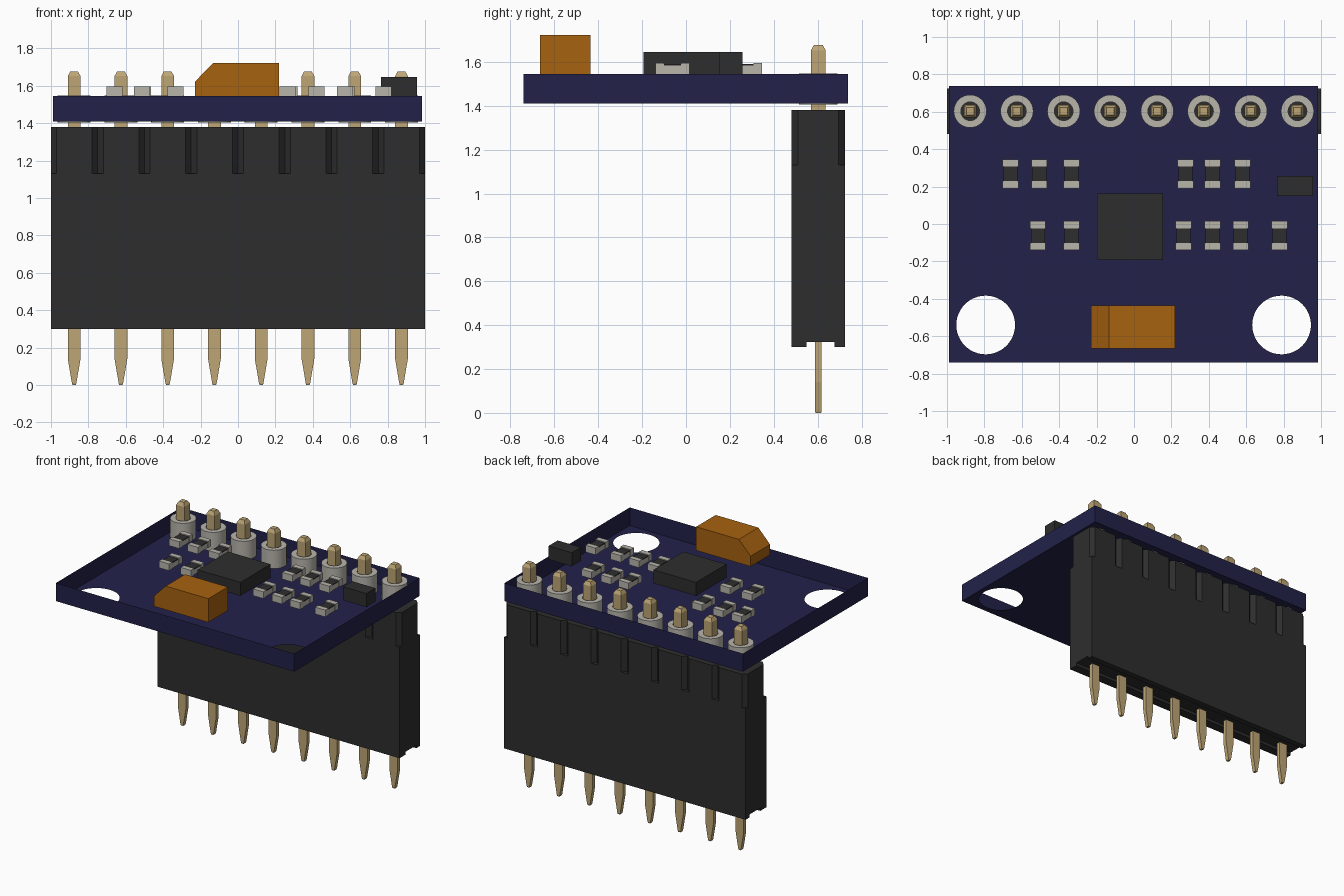
import bpy, bmesh, math
from mathutils import Vector

if "Cube" in bpy.data.objects:
    bpy.data.objects.remove(bpy.data.objects["Cube"])


def material(name, rgb):
    m = bpy.data.materials.new(name)
    m.use_nodes = True
    col = (*rgb, 1.0)
    m.diffuse_color = col
    bsdf = next(n for n in m.node_tree.nodes if n.type == 'BSDF_PRINCIPLED')
    bsdf.inputs["Base Color"].default_value = col
    return m


NAVY = material("navy board", (0.016, 0.0155, 0.068))
BLACK = material("black plastic", (0.027, 0.027, 0.027))
GOLD = material("gold pin", (0.51, 0.38, 0.18))
SILVER = material("silver solder", (0.48, 0.46, 0.41))
ORANGE = material("orange capacitor", (0.39, 0.122, 0.005))


def finish(name, bm, *mats):
    bmesh.ops.recalc_face_normals(bm, faces=bm.faces)
    me = bpy.data.meshes.new(name)
    bm.to_mesh(me)
    bm.free()
    for m in mats:
        me.materials.append(m)
    ob = bpy.data.objects.new(name, me)
    bpy.context.collection.objects.link(ob)
    return ob


def loft(bm, rings, mat=0):
    """Join matching rings of points and cap both ends."""
    loops = [[bm.verts.new(p) for p in r] for r in rings]
    n = len(loops[0])
    faces = [bm.faces.new(loops[0]), bm.faces.new(loops[-1])]
    for a, b in zip(loops, loops[1:]):
        for i in range(n):
            j = (i + 1) % n
            faces.append(bm.faces.new((a[i], a[j], b[j], b[i])))
    for f in faces:
        f.material_index = mat


def rect(cx, cy, hx, hy, z):
    return [(cx + sx * hx, cy + sy * hy, z)
            for sx, sy in ((-1, -1), (1, -1), (1, 1), (-1, 1))]


def box(bm, x0, x1, y0, y1, z0, z1, mat=0):
    cx, cy, hx, hy = (x0 + x1) / 2, (y0 + y1) / 2, (x1 - x0) / 2, (y1 - y0) / 2
    loft(bm, [rect(cx, cy, hx, hy, z0), rect(cx, cy, hx, hy, z1)], mat)


def circle(cx, cy, r, z, n=32):
    return [(cx + r * math.cos(2 * math.pi * i / n),
             cy + r * math.sin(2 * math.pi * i / n), z) for i in range(n)]


FLOOR, TOP = 1.41, 1.545
PIN_Y = 0.603
PIN_X = [-0.876 + 0.25 * i for i in range(8)]

# Circuit board: an open-topped tray with mounting and pin holes in its floor
bm = bmesh.new()


def edge_loop(points):
    vs = [bm.verts.new(p) for p in points]
    return [bm.edges.new((vs[i], vs[(i + 1) % len(vs)])) for i in range(len(vs))]


rim = edge_loop(rect(-0.002, -0.001, 0.986, 0.74, FLOOR))
edges = list(rim)
for hx in (-0.793, 0.789):
    edges += edge_loop(circle(hx, -0.54, 0.157, FLOOR, 48))
for px in PIN_X:
    edges += edge_loop(circle(px, PIN_Y, 0.087, FLOOR))
bmesh.ops.triangle_fill(bm, use_beauty=True, edges=edges, normal=Vector((0, 0, 1)))
walls = bmesh.ops.extrude_edge_only(bm, edges=rim)
bmesh.ops.translate(bm, vec=(0, 0, TOP - FLOOR),
                    verts=[v for v in walls["geom"] if isinstance(v, bmesh.types.BMVert)])
finish("circuit_board", bm, NAVY)

# Solder rings: hollow cylinders around each pin
for i, px in enumerate(PIN_X):
    bm = bmesh.new()
    section = [(0.088, 1.405), (0.088, 1.548), (0.05, 1.548), (0.05, 1.405)]
    loops = [[bm.verts.new(p) for p in circle(px, PIN_Y, r, z)] for r, z in section]
    for k in range(4):
        a, b = loops[k], loops[(k + 1) % 4]
        for s in range(32):
            t = (s + 1) % 32
            bm.faces.new((a[s], a[t], b[t], b[s]))
    ring = finish(f"solder_ring_{i + 1}", bm, SILVER)
    bpy.ops.object.select_all(action='DESELECT')
    ring.select_set(True)
    bpy.context.view_layer.objects.active = ring
    bpy.ops.object.shade_smooth_by_angle(angle=math.radians(35))

# Pins: square post above the header, flat tapered blade below it
for i, px in enumerate(PIN_X):
    bm = bmesh.new()
    for sections in (
            [(0.0, 0.009, 0.013), (0.01, 0.012, 0.015), (0.14, 0.034, 0.015), (0.4, 0.034, 0.015)],
            [(1.3, 0.034, 0.034), (1.652, 0.034, 0.034), (1.677, 0.02, 0.02)]):
        loft(bm, [rect(px, PIN_Y, hx, hy, z) for z, hx, hy in sections])
    finish(f"pin_{i + 1}", bm, GOLD)

# Header housing: channelled lower block, notched upper block
Y0, Y1, NOTCH, STEP = 0.48, 0.724, 0.03, 1.13
bm = bmesh.new()
profile = [(Y0, 0.3), (0.55, 0.3), (0.55, 0.322), (0.678, 0.322), (0.678, 0.3),
           (Y1, 0.3), (Y1, STEP), (Y0, STEP)]
loft(bm, [[(x, y, z) for y, z in profile] for x in (-1, 1)])


def notched_side(y, inward):
    pts = [(-1, y + inward * NOTCH), (-1 + NOTCH, y)]
    for k in range(1, 8):
        c = -1 + 0.25 * k
        pts += [(c - NOTCH, y), (c, y + inward * NOTCH), (c + NOTCH, y)]
    return pts + [(1 - NOTCH, y), (1, y + inward * NOTCH)]


outline = notched_side(Y0, 1) + notched_side(Y1, -1)[::-1]
loft(bm, [[(x, y, z) for x, y in outline] for z in (STEP, 1.38)])
finish("header_housing", bm, BLACK)

# Chips
for name, x0, x1, y0, y1 in (("main_chip", -0.198, 0.155, -0.193, 0.163),
                             ("small_chip", 0.765, 0.957, 0.15, 0.257)):
    bm = bmesh.new()
    box(bm, x0, x1, y0, y1, TOP, 1.646)
    finish(name, bm, BLACK)

# Capacitor with one sloped end
bm = bmesh.new()
profile = [(-0.23, TOP), (0.22, TOP), (0.22, 1.722), (-0.133, 1.722), (-0.23, 1.622)]
loft(bm, [[(x, y, z) for x, z in profile] for y in (-0.665, -0.435)])
finish("capacitor", bm, ORANGE)

# Resistors: silver base and end caps with a dark top plate
rows = ((0.268, (-0.66, -0.507, -0.334, 0.275, 0.42, 0.58)),
        (-0.062, (-0.514, -0.334, 0.265, 0.42, 0.57, 0.778)))
for r, (cy, xs) in enumerate(rows):
    for i, cx in enumerate(xs):
        bm = bmesh.new()
        box(bm, cx - 0.038, cx + 0.038, cy - 0.04, cy + 0.04, TOP, 1.583)
        box(bm, cx - 0.038, cx + 0.038, cy - 0.04, cy + 0.04, 1.583, 1.59, 1)
        for s in (-1, 1):
            c = cy + s * 0.0585
            box(bm, cx - 0.042, cx + 0.042, c - 0.0195, c + 0.0195, TOP, 1.596)
        finish(f"resistor_{r + 1}_{i + 1}", bm, SILVER, BLACK)
